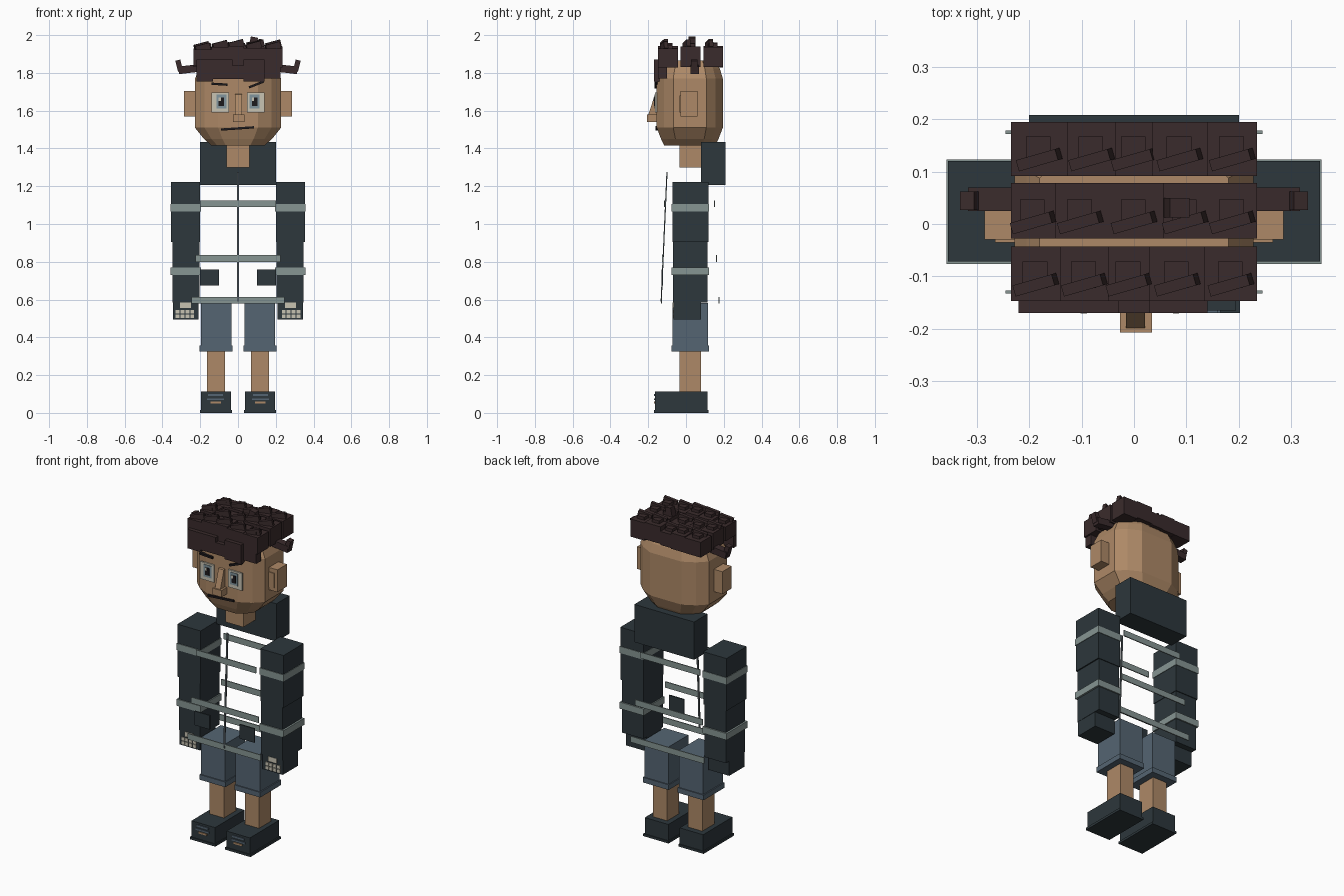
import bpy, bmesh, math, random
from mathutils import Matrix, Vector

cube = bpy.data.objects.get("Cube")
if cube:
    bpy.data.objects.remove(cube, do_unlink=True)
random.seed(4)


def material(name, *rgb):
    m = bpy.data.materials.new(name)
    m.use_nodes = True
    m.diffuse_color = (*rgb, 1)
    m.node_tree.nodes["Principled BSDF"].inputs["Base Color"].default_value = (*rgb, 1)
    return m


SKIN = material("tan skin", .42, .25, .135)
CLOTH = material("dark slate cloth", .026, .038, .045)
DENIM = material("blue denim", .09, .13, .17)
HAIR = material("dark brown hair", .042, .024, .025)
STRIPE = material("grey reflective stripe", .24, .30, .29)
BONE = material("bone white", .58, .55, .45)
IRIS = material("grey iris", .22, .30, .34)
INK = material("near black", .012, .010, .012)
ZIP = material("zip grey", .09, .11, .12)


def add(name, bm, mat):
    bmesh.ops.recalc_face_normals(bm, faces=bm.faces)
    me = bpy.data.meshes.new(name)
    bm.to_mesh(me)
    bm.free()
    me.materials.append(mat)
    ob = bpy.data.objects.new(name, me)
    bpy.context.collection.objects.link(ob)
    return ob


def box(name, mat, x, y, z, turn=None):
    """Box between the given ranges, optionally rotated about its centre."""
    bm = bmesh.new()
    size = [r[1] - r[0] for r in (x, y, z)]
    centre = Vector([(r[0] + r[1]) / 2 for r in (x, y, z)])
    m = Matrix.Translation(centre) @ (turn or Matrix()) @ Matrix.Diagonal((*size, 1))
    bmesh.ops.create_cube(bm, size=1, matrix=m)
    return add(name, bm, mat)


def pair(name, mat, x, y, z, tilt=0):
    """Mirrored left and right boxes."""
    for side, word in ((1, "left"), (-1, "right")):
        box(f"{word}_{name}", mat, sorted((side * x[0], side * x[1])), y, z,
            Matrix.Rotation(side * tilt, 4, 'Y'))


def loft(name, mat, rings):
    """Skin a list of equal point rings and cap both ends."""
    bm = bmesh.new()
    loops = [[bm.verts.new(p) for p in ring] for ring in rings]
    for a, b in zip(loops, loops[1:]):
        for i in range(len(a)):
            j = (i + 1) % len(a)
            bm.faces.new((a[i], a[j], b[j], b[i]))
    bm.faces.new(loops[0])
    bm.faces.new(loops[-1])
    return add(name, bm, mat)


# Head: chamfered twelve-sided rings
corner = [(1, .5), (.78, .78), (.46, 1)]
outline = (corner + [(-x, y) for x, y in reversed(corner)]
           + [(-x, -y) for x, y in corner] + [(x, -y) for x, y in reversed(corner)])
levels = [(1.415, .14, .135), (1.45, .18, .152), (1.51, .228, .175),
          (1.77, .228, .175), (1.82, .205, .16), (1.865, .18, .135)]
loft("head", SKIN, [[(x * w, .02 + y * d, z) for x, y in outline] for z, w, d in levels])
box("neck", SKIN, (-.06, .06), (-.035, .085), (1.3, 1.45))
pair("ear", SKIN, (.2, .285), (-.03, .06), (1.57, 1.705))
pair("ear_fold", SKIN, (.21, .265), (-.035, .02), (1.59, 1.68))

# Face
profile = [(-.15, 1.69), (-.165, 1.685), (-.2, 1.575), (-.15, 1.575)]
loft("nose_bridge", SKIN, [[(x, y, z) for y, z in profile] for x in (-.015, .021)])
box("nose_tip", SKIN, (-.027, .034), (-.207, -.15), (1.54, 1.58))
pair("eye", BONE, (.048, .14), (-.163, -.154), (1.59, 1.695))
for side in (1, -1):
    cx = side * .088
    box("iris", IRIS, (cx - .026, cx + .026), (-.166, -.162), (1.612, 1.685))
    box("pupil", INK, (cx - .014, cx + .014), (-.169, -.165), (1.625, 1.67))
    box("eye_glint", BONE, (cx - .014, cx - .002), (-.171, -.168), (1.652, 1.67))
box("left_brow", INK, (.055, .14), (-.168, -.15), (1.733, 1.745), Matrix.Rotation(-.38, 4, 'Y'))
box("right_brow", INK, (-.14, -.055), (-.168, -.15), (1.734, 1.746), Matrix.Rotation(.06, 4, 'Y'))
box("mouth", INK, (-.09, .085), (-.162, -.15), (1.5, 1.512), Matrix.Rotation(-.07, 4, 'Y'))

# Hair: three rows of blocks, each with a knob and a tilted lock
rows = [((.092, .195), (-.235, -.127, -.035, .035, .14, .235)),
        ((-.028, .078), (-.235, -.15, -.055, .055, .14, .235)),
        ((-.147, -.043), (-.235, -.14, -.05, .03, .135, .235))]
for y, cuts in rows:
    for a, b in zip(cuts, cuts[1:]):
        top = 1.925 + random.uniform(-.012, .02)
        box("hair_block", HAIR, (a, b), y, (1.835 + random.uniform(-.008, .008), top))
        cx, y0 = (a + b) / 2, y[0]
        box("hair_knob", HAIR, (cx - .025, cx + .022), (y0 + .025, y0 + .075), (top - .02, top + .018))
        turn = Matrix.Rotation(.28, 4, 'Z') @ Matrix.Rotation(-.25, 4, 'Y')
        box("hair_lock", HAIR, (cx - .04, cx + .04), (y0 + .02, y0 + .042), (top - .008, top + .028), turn)
for a, b, low, high in ((-.22, -.133, 1.755, 1.87), (-.133, -.03, 1.768, 1.87),
                        (-.03, .03, 1.768, 1.84), (.03, .14, 1.755, 1.87)):
    box("fringe", HAIR, (a, b), (-.17, -.14), (low, high))
box("right_fringe_end", HAIR, (.14, .225), (-.147, -.1), (1.77, 1.85))
box("crown_tuft", HAIR, (.062, .1), (.012, .05), (1.93, 1.99), Matrix.Rotation(.2, 4, 'Y'))
pair("side_tuft", HAIR, (.2, .315), (.025, .07), (1.8, 1.84), .12)
pair("side_tuft_tip", HAIR, (.298, .325), (.027, .062), (1.81, 1.868), .25)

# Jacket: collar, sleeves, bands, pockets and zip
box("collar", CLOTH, (-.2, .2), (.08, .208), (1.207, 1.435))
pair("upper_sleeve", CLOTH, (.2, .355), (-.072, .12), (.905, 1.222))
pair("lower_sleeve", CLOTH, (.204, .347), (-.07, .115), (.585, .905))
for z in (1.087, .75):
    pair("sleeve_band", STRIPE, (.197, .358), (-.076, .123), (z - .02, z + .02))
for z, w, front, back in ((1.107, .2, -.113, .15), (.818, .225, -.123, .162), (.596, .245, -.13, .175)):
    for y in (front, back):
        box("body_band", STRIPE, (-w, w), (y - .003, y + .003), (z - .018, z + .018))
pair("pocket", CLOTH, (.1, .2), (-.13, -.122), (.675, .76))
box("zip", ZIP, (-.005, .005), (-.119, -.113), (.59, 1.275), Matrix.Rotation(-.045, 4, 'X'))

# Gloved hands with pale finger plates
pair("hand", CLOTH, (.208, .345), (-.065, .08), (.495, .59))
pair("knuckle_plate", BONE, (.25, .308), (-.072, -.062), (.555, .585))
for col in range(4):
    for row in range(2):
        x, z = .232 + col * .026, .503 + row * .024
        pair("finger_plate", BONE, (x, x + .02), (-.07, -.062), (z, z + .019))

# Legs and shoes
pair("shorts_leg", DENIM, (.035, .196), (-.072, .116), (.34, .582))
pair("shorts_cuff", DENIM, (.03, .203), (-.078, .122), (.325, .356))
pair("shin", SKIN, (.07, .165), (-.035, .08), (.1, .34))
pair("shoe", CLOTH, (.038, .195), (-.165, .115), (.012, .112))
pair("sole", CLOTH, (.033, .202), (-.17, .12), (0, .014))
for z, x0, x1, mat in ((.094, .08, .16, DENIM), (.072, .075, .165, DENIM), (.055, .09, .145, SKIN)):
    pair("shoe_trim", mat, (x0, x1), (-.17, -.163), (z - .005, z + .005))
